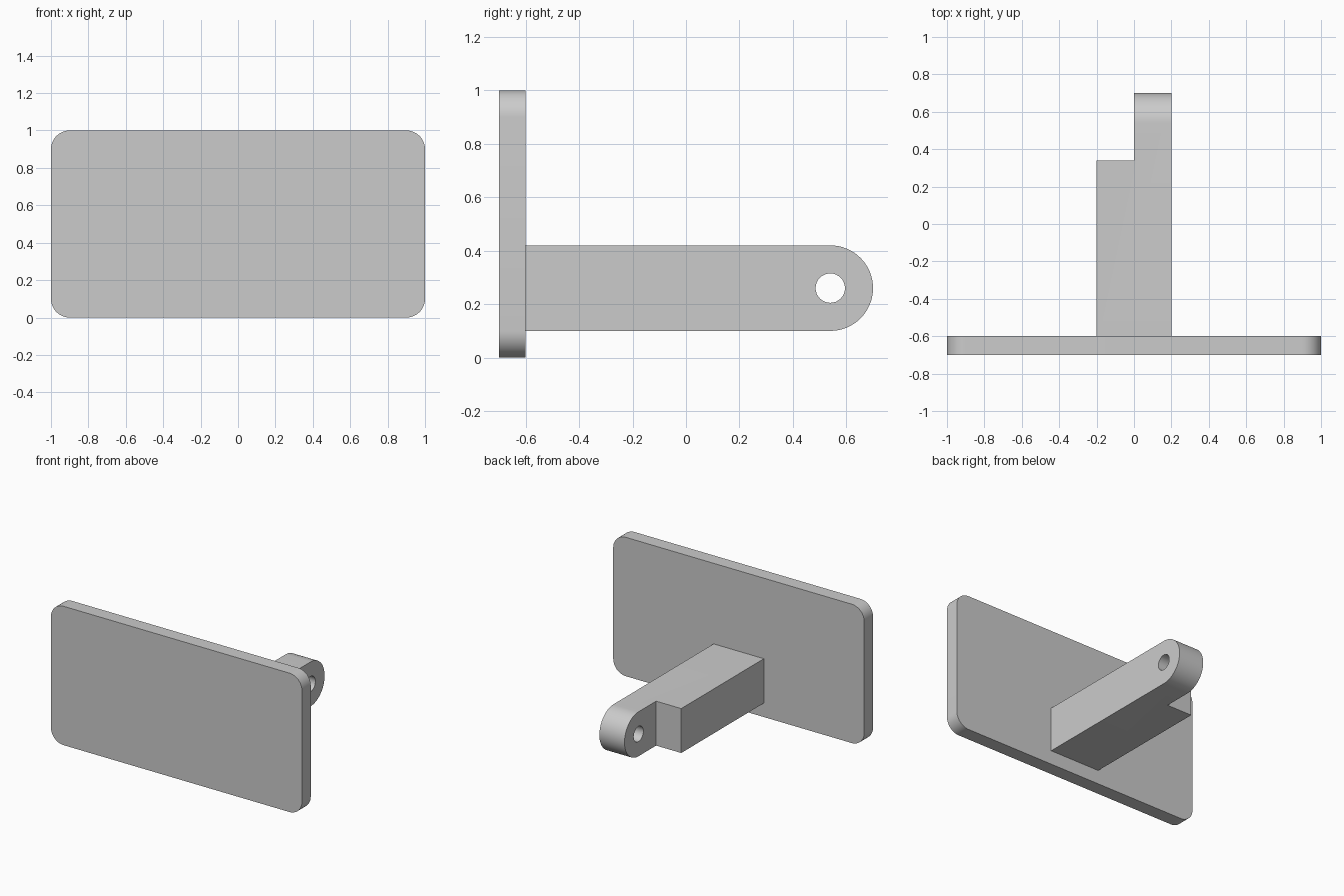
import bpy
import bmesh
from math import sin, cos, pi, radians
from mathutils import Vector

if "Cube" in bpy.data.objects:
    bpy.data.objects.remove(bpy.data.objects["Cube"])

grey = bpy.data.materials.new("plain_grey")
grey.use_nodes = True
COLOUR = (0.6, 0.6, 0.6, 1)
grey.diffuse_color = COLOUR
grey.node_tree.nodes["Principled BSDF"].inputs["Base Color"].default_value = COLOUR


def arc(cx, cy, r, start, end, steps):
    """Points along an arc, angles in degrees."""
    angles = [radians(start + (end - start) * i / steps) for i in range(steps + 1)]
    return [(cx + r * cos(a), cy + r * sin(a)) for a in angles]


def prism(name, points, depth):
    """Extrude a closed 3D outline along the depth vector."""
    bm = bmesh.new()
    face = bm.faces.new([bm.verts.new(p) for p in points])
    ext = bmesh.ops.extrude_face_region(bm, geom=[face])
    moved = [g for g in ext["geom"] if isinstance(g, bmesh.types.BMVert)]
    bmesh.ops.translate(bm, verts=moved, vec=Vector(depth))
    bmesh.ops.recalc_face_normals(bm, faces=bm.faces)
    mesh = bpy.data.meshes.new(name)
    bm.to_mesh(mesh)
    bm.free()
    mesh.materials.append(grey)
    obj = bpy.data.objects.new(name, mesh)
    bpy.context.collection.objects.link(obj)
    return obj


def activate(obj):
    bpy.ops.object.select_all(action='DESELECT')
    obj.select_set(True)
    bpy.context.view_layer.objects.active = obj


def cut(obj, cutter):
    """Subtract the cutter and discard it."""
    cutter.hide_render = True
    mod = obj.modifiers.new("cut", 'BOOLEAN')
    mod.operation = 'DIFFERENCE'
    mod.solver = 'EXACT'
    mod.object = cutter
    activate(obj)
    bpy.ops.object.modifier_apply(modifier=mod.name)
    bpy.data.objects.remove(cutter)


# Rounded rectangular plate
R = 0.1
outline = []
for i, (sx, z) in enumerate([(1, 1 - R), (-1, 1 - R), (-1, R), (1, R)]):
    outline += arc(sx * (1 - R), z, R, 90 * i, 90 * i + 90, 12)
plate = prism("face_plate", [(x, -0.7, z) for x, z in outline], (0, 0.1, 0))

# Arm with a round end
PIVOT_Y, PIVOT_Z, END_R = 0.54, 0.26, 0.16
profile = arc(PIVOT_Y, PIVOT_Z, END_R, -90, 90, 32)
profile += [(-0.61, PIVOT_Z + END_R), (-0.61, PIVOT_Z - END_R)]
arm = prism("mounting_arm", [(-0.2, y, z) for y, z in profile], (0.4, 0, 0))

# Step that leaves a half-width lug
notch = [(-0.3, 0.34, 0), (-0.3, 0.8, 0), (-0.3, 0.8, 0.6), (-0.3, 0.34, 0.6)]
cut(arm, prism("notch_cutter", notch, (0.3, 0, 0)))

# Pin hole through the lug
hole = arc(PIVOT_Y, PIVOT_Z, 0.055, 0, 360, 32)[:-1]
cut(arm, prism("hole_cutter", [(-0.1, y, z) for y, z in hole], (0.4, 0, 0)))

for obj in (plate, arm):
    activate(obj)
    bpy.ops.object.shade_smooth_by_angle(angle=radians(30))
